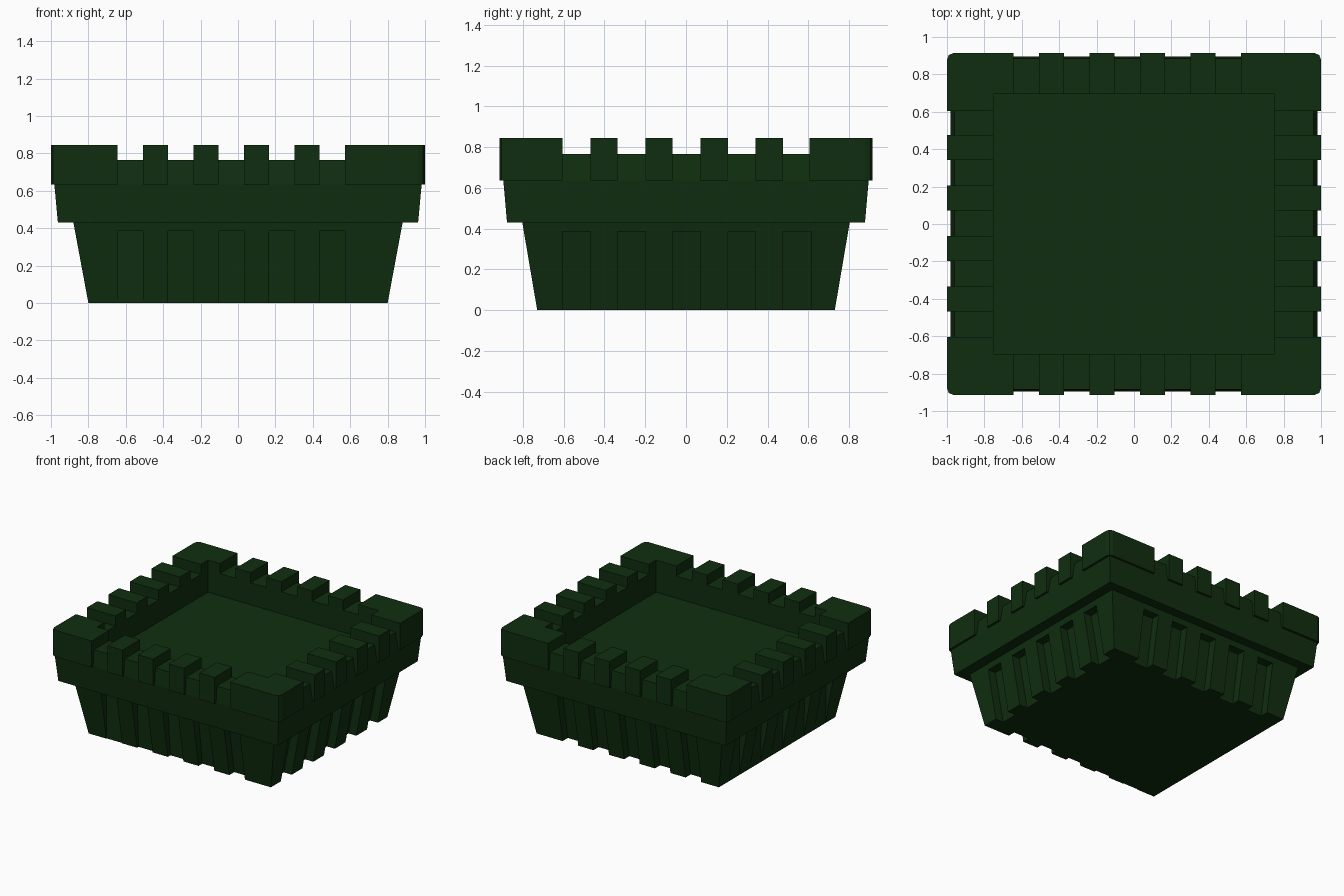
import bpy
import bmesh

cube = bpy.data.objects.get("Cube")
if cube:
    bpy.data.objects.remove(cube, do_unlink=True)

green = bpy.data.materials.new("dark_green")
green.use_nodes = True
color = (0.005, 0.027, 0.005, 1)
green.diffuse_color = color
green.node_tree.nodes["Principled BSDF"].inputs["Base Color"].default_value = color

HALF_X, HALF_Y = 1.0, 0.914          # outer size of the rim
IN_X, IN_Y = 0.75, 0.695             # inner size of the rim
FLOOR, BAND, NOTCH, TOP = 0.59, 0.635, 0.765, 0.845
PITCH, TOOTH = 0.27, 0.133
X_START, Y_START = -0.645, -0.605    # first notch along each side
NOTCH_W = PITCH - TOOTH


def make_object(name, bm):
    bmesh.ops.recalc_face_normals(bm, faces=bm.faces)
    mesh = bpy.data.meshes.new(name)
    bm.to_mesh(mesh)
    bm.free()
    mesh.materials.append(green)
    obj = bpy.data.objects.new(name, mesh)
    bpy.context.collection.objects.link(obj)
    return obj


def loft(bm, loops):
    """Skin closed loops of points and cap both ends."""
    rings = [[bm.verts.new(p) for p in loop] for loop in loops]
    for a, b in zip(rings, rings[1:]):
        for i in range(len(a)):
            j = (i + 1) % len(a)
            bm.faces.new((a[i], a[j], b[j], b[i]))
    bm.faces.new(rings[0])
    bm.faces.new(rings[-1])


def rect(x, y, z):
    return [(-x, -y, z), (x, -y, z), (x, y, z), (-x, y, z)]


def prism(bm, outline, z0, z1):
    loft(bm, [[(x, y, z) for x, y in outline] for z in (z0, z1)])


# Tapered tub, overhanging band, rim wall and recessed floor
bm = bmesh.new()
loft(bm, [rect(0.80, 0.73, 0), rect(0.88, 0.803, 0.43),
          rect(0.963, 0.878, 0.43), rect(0.982, 0.896, BAND),
          rect(0.96, 0.885, NOTCH), rect(IN_X, IN_Y, NOTCH),
          rect(IN_X, IN_Y, FLOOR)])
tub = make_object("tub", bm)

# Flutes around the lower wall, shallow on one side
GROOVE_TOP = 0.385
cut = bmesh.new()


def flute(axis, sign, start, low, high):
    """Cut one flute whose back wall leans from low (z = 0) to high."""
    z0 = -0.05
    low0 = low + (high - low) * z0 / GROOVE_TOP

    def loop(u):
        pts = [(low0, z0), (1.2, z0), (1.2, GROOVE_TOP), (high, GROOVE_TOP)]
        return [(sign * v, u, z) if axis == "x" else (u, sign * v, z)
                for v, z in pts]
    loft(cut, [loop(start), loop(start + NOTCH_W)])


for i in range(5):
    x = X_START + i * PITCH
    y = Y_START + i * PITCH
    flute("y", -1, x, 0.725 - 0.014 * i, 0.73)
    flute("y", 1, x, 0.665, 0.73)
    flute("x", 1, y, 0.73, 0.805)
    flute("x", -1, y, 0.803, 0.805)

cutter = make_object("flute_cutter", cut)
cutter.hide_render = True
mod = tub.modifiers.new("flutes", "BOOLEAN")
mod.operation = "DIFFERENCE"
mod.solver = "EXACT"
mod.object = cutter
bpy.context.view_layer.objects.active = tub
tub.select_set(True)
bpy.ops.object.modifier_apply(modifier=mod.name)
bpy.data.objects.remove(cutter, do_unlink=True)

# Battlement teeth along the four sides
bm = bmesh.new()
for i in range(4):
    x = X_START + NOTCH_W + i * PITCH
    y = Y_START + NOTCH_W + i * PITCH
    for s in (-1, 1):
        a, b = s * IN_Y, s * HALF_Y
        prism(bm, [(x, a), (x + TOOTH, a), (x + TOOTH, b), (x, b)], BAND, TOP)
        a, b = s * IN_X, s * HALF_X
        prism(bm, [(a, y), (b, y), (b, y + TOOTH), (a, y + TOOTH)], BAND, TOP)
make_object("rim_teeth", bm)

# L-shaped corner blocks with softened outer corners
bm = bmesh.new()
x_end = X_START + 4 * PITCH + NOTCH_W
C, D = 0.035, 0.010
for sx, ex in ((-1, X_START), (1, x_end)):
    for sy in (-1, 1):
        ox, oy, ix, iy = sx * HALF_X, sy * HALF_Y, sx * IN_X, sy * IN_Y
        ey = sy * -Y_START
        prism(bm, [(ex, iy), (ex, oy), (ox - sx * C, oy),
                   (ox - sx * D, oy - sy * D), (ox, oy - sy * C),
                   (ox, ey), (ix, ey), (ix, iy)], BAND, TOP)
make_object("corner_blocks", bm)
